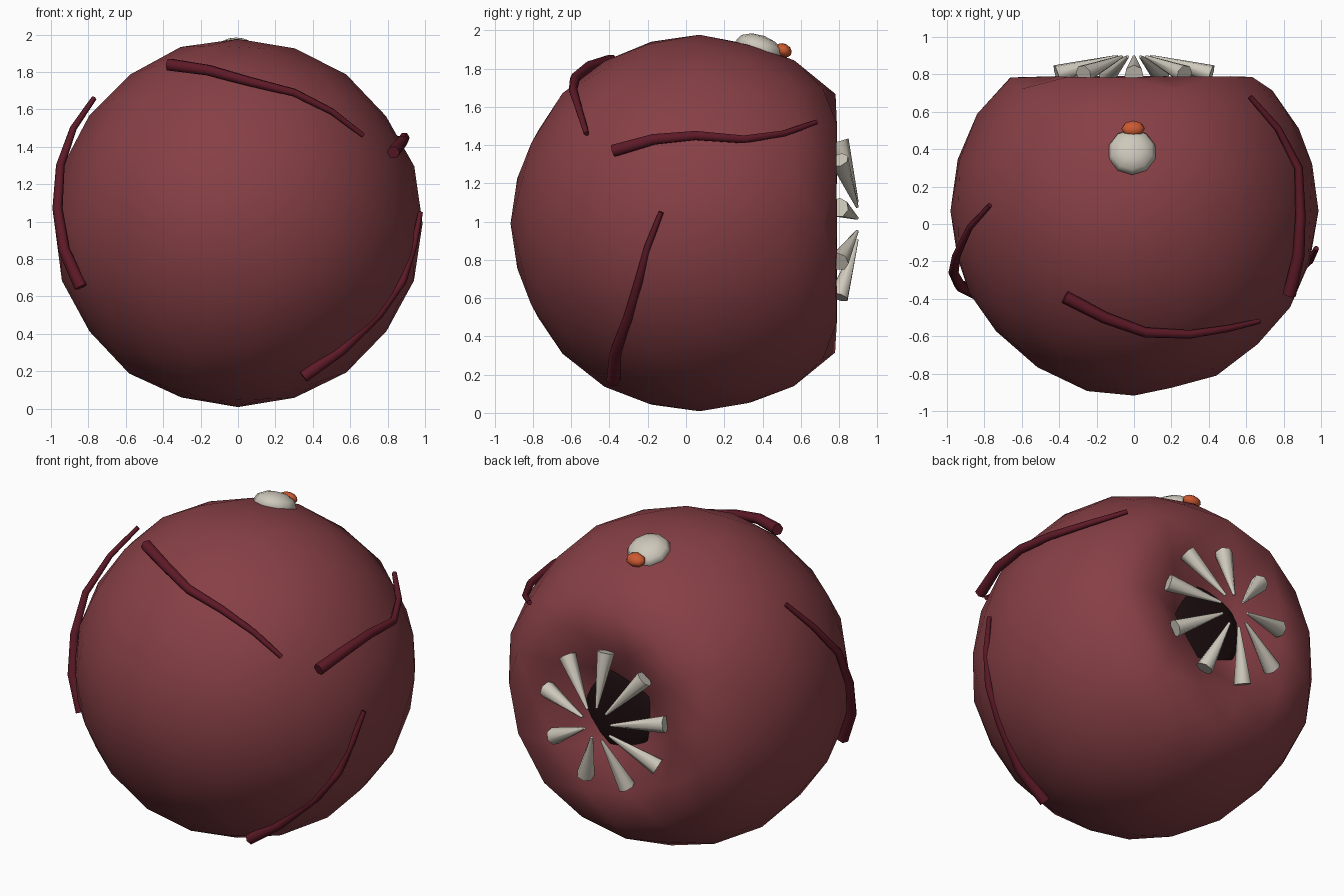
import bpy, bmesh, math
from mathutils import Vector, Matrix, noise

if "Cube" in bpy.data.objects:
    bpy.data.objects.remove(bpy.data.objects["Cube"])


def material(name, rgb):
    m = bpy.data.materials.new(name)
    m.diffuse_color = (*rgb, 1)
    m.use_nodes = True
    m.node_tree.nodes["Principled BSDF"].inputs["Base Color"].default_value = m.diffuse_color
    return m


FLESH = material("flesh", (0.24, 0.05, 0.06))
VEIN = material("vein", (0.11, 0.01, 0.02))
BONE = material("bone", (0.62, 0.58, 0.50))
ORANGE = material("orange", (0.60, 0.10, 0.03))
DARK = material("dark", (0.012, 0.004, 0.005))


def add_mesh(name, bm, mat, angle=180):
    bmesh.ops.recalc_face_normals(bm, faces=bm.faces)
    me = bpy.data.meshes.new(name)
    bm.to_mesh(me)
    bm.free()
    me.materials.append(mat)
    ob = bpy.data.objects.new(name, me)
    bpy.context.collection.objects.link(ob)
    bpy.ops.object.select_all(action='DESELECT')
    ob.select_set(True)
    bpy.context.view_layer.objects.active = ob
    bpy.ops.object.shade_smooth_by_angle(angle=math.radians(angle))
    return ob


def ellipsoid(name, centre, radii, mat, tilt=0.0, segs=10):
    bm = bmesh.new()
    bmesh.ops.create_uvsphere(bm, u_segments=segs, v_segments=max(6, segs // 2), radius=1)
    bm.transform(Matrix.Translation(centre) @ Matrix.Rotation(tilt, 4, 'X')
                 @ Matrix.Diagonal((*radii, 1)))
    return add_mesh(name, bm, mat)


# Lumpy body: coarse sphere, flattened and dented at the back for the mouth
bm = bmesh.new()
bmesh.ops.create_icosphere(bm, subdivisions=3, radius=0.985,
                           matrix=Matrix.Rotation(math.radians(-90), 4, 'X'))
for v in bm.verts:
    v.co *= 1 + 0.018 * noise.noise(v.co * 2.3)
    v.co += Vector((0, 0.07, 0.99))
    r = math.hypot(v.co.x, v.co.z - 1.0)
    v.co.y = min(v.co.y, 0.79 - 0.29 * max(0, 1 - r / 0.45))
    v.co.z = max(v.co.z, 0)
add_mesh("body", bm, FLESH)

# Dark throat
ellipsoid("throat", (0, 0.65, 1.0), (0.25, 0.035, 0.25), DARK, segs=16)

# Ring of nine teeth leaning in over the mouth
for k in range(9):
    a = math.radians(90 + 40 * k)
    out = Vector((math.cos(a), 0, math.sin(a)))
    base = Vector((0, 0.80, 1.0)) + out * 0.42
    tip = Vector((0, 0.895, 1.0)) + out * 0.10
    axis = tip - base
    bm = bmesh.new()
    bmesh.ops.create_cone(bm, cap_ends=True, segments=7, radius1=0.052, radius2=0.008,
                          depth=axis.length)
    bm.transform(Matrix.Translation((base + tip) / 2)
                 @ axis.to_track_quat('Z', 'Y').to_matrix().to_4x4())
    add_mesh(f"tooth_{k + 1}", bm, BONE, 60)

# Eye on top with its pupil looking back
ellipsoid("eye", (-0.01, 0.385, 1.905), (0.13, 0.13, 0.07), BONE, math.radians(-20))
ellipsoid("pupil", (-0.005, 0.51, 1.895), (0.063, 0.045, 0.035), ORANGE, math.radians(-30), 8)

# Tapered veins lying on the skin, thick end first
VEINS = {
    "vein_front": [(-.37, -.39, 1.84), (-.16, -.5, 1.81), (.06, -.58, 1.75),
                   (.3, -.59, 1.69), (.5, -.56, 1.59), (.67, -.52, 1.46)],
    "vein_left": [(-.84, -.37, .65), (-.93, -.33, .85), (-.965, -.26, 1.07),
                  (-.95, -.17, 1.3), (-.88, -.02, 1.5), (-.77, .1, 1.66)],
    "vein_upper_right": [(.83, -.38, 1.37), (.88, -.17, 1.43), (.89, .05, 1.45),
                         (.88, .3, 1.43), (.77, .51, 1.46), (.62, .68, 1.52)],
    "vein_lower_right": [(.35, -.38, .17), (.55, -.37, .31), (.75, -.3, .5),
                         (.88, -.25, .68), (.94, -.2, .87), (.975, -.13, 1.05)],
}
for name, pts in VEINS.items():
    cu = bpy.data.curves.new(name, 'CURVE')
    cu.dimensions = '3D'
    cu.bevel_depth = 0.036
    cu.bevel_resolution = 1
    cu.use_fill_caps = True
    sp = cu.splines.new('POLY')
    sp.points.add(len(pts) - 1)
    for i, (p, co) in enumerate(zip(sp.points, pts)):
        p.co = (*co, 1)
        p.radius = 1 - 0.6 * i / (len(pts) - 1)
    cu.materials.append(VEIN)
    bpy.context.collection.objects.link(bpy.data.objects.new(name, cu))
